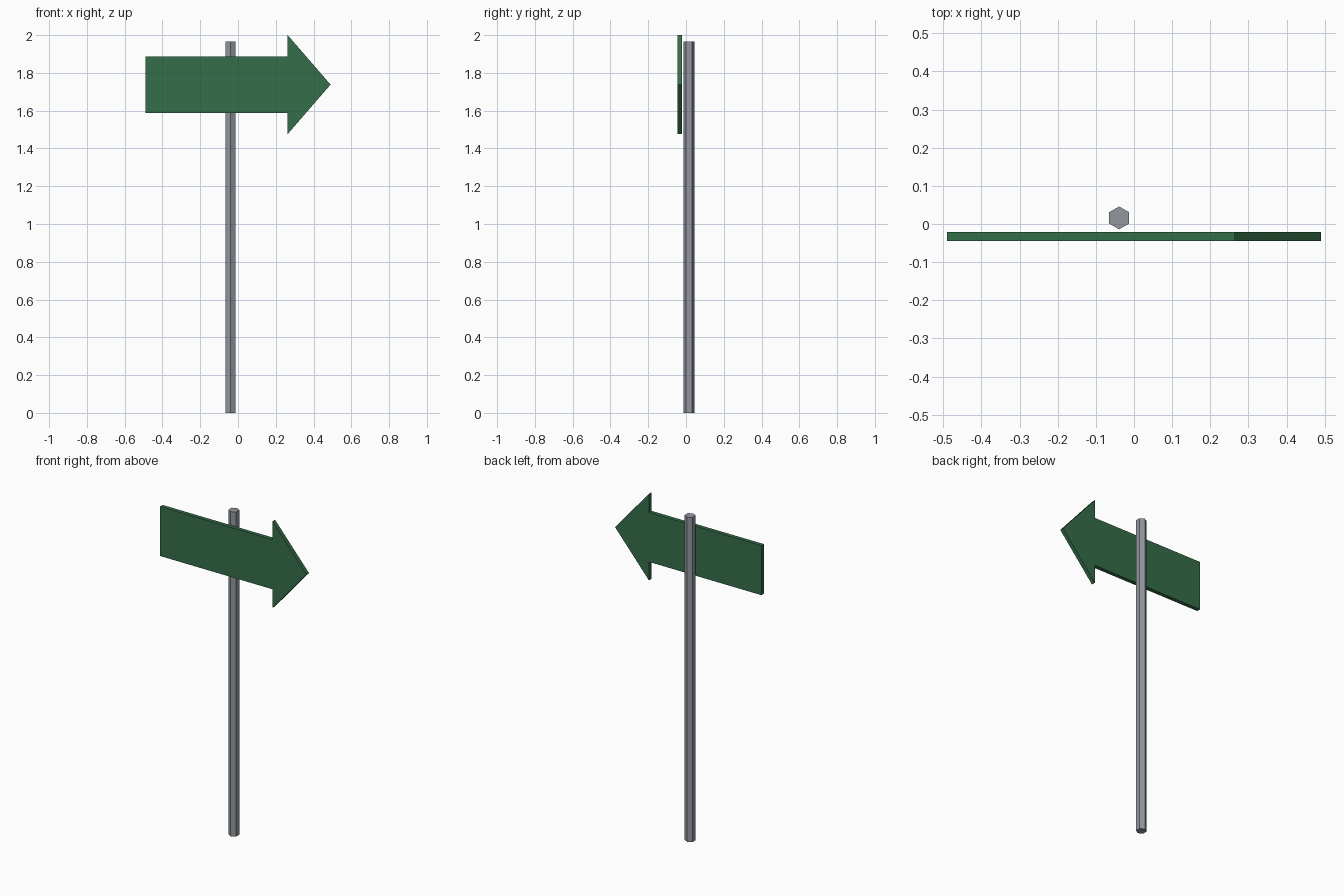
import bpy
import bmesh
import math
from mathutils import Vector

cube = bpy.data.objects.get("Cube")
if cube:
    bpy.data.objects.remove(cube, do_unlink=True)


def make_material(name, color):
    mat = bpy.data.materials.new(name)
    mat.use_nodes = True
    mat.diffuse_color = (*color, 1)
    mat.node_tree.nodes["Principled BSDF"].inputs["Base Color"].default_value = (*color, 1)
    return mat


def extrude_outline(name, outline, direction, mat):
    """Solid made by extruding a flat outline along a direction."""
    bm = bmesh.new()
    face = bm.faces.new([bm.verts.new(p) for p in outline])
    result = bmesh.ops.extrude_face_region(bm, geom=[face], use_keep_orig=True)
    moved = [g for g in result["geom"] if isinstance(g, bmesh.types.BMVert)]
    bmesh.ops.translate(bm, verts=moved, vec=Vector(direction))
    bmesh.ops.recalc_face_normals(bm, faces=bm.faces)
    mesh = bpy.data.meshes.new(name)
    bm.to_mesh(mesh)
    bm.free()
    mesh.materials.append(mat)
    obj = bpy.data.objects.new(name, mesh)
    bpy.context.collection.objects.link(obj)
    return obj


green = make_material("sign green", (0.036, 0.155, 0.067))
grey = make_material("metal grey", (0.29, 0.31, 0.345))

# Six-sided post with a corner facing the front
post_x, post_y, radius = -0.039, 0.016, 0.03
corners = [math.radians(90 + 60 * i) for i in range(6)]
hexagon = [(post_x + radius * math.cos(a), post_y + radius * math.sin(a), 0) for a in corners]
extrude_outline("post", hexagon, (0, 0, 1.965), grey)

# Arrow board: lower half outline mirrored about its centre line
mid_z, front_y = 1.738, -0.045
lower = [(-0.49, -0.15), (0.263, -0.15), (0.263, -0.262), (0.49, 0)]
upper = [(x, -z) for x, z in reversed(lower[:-1])]
arrow = [(x, front_y, mid_z + z) for x, z in lower + upper]
extrude_outline("arrow_board", arrow, (0, 0.024, 0), green)
